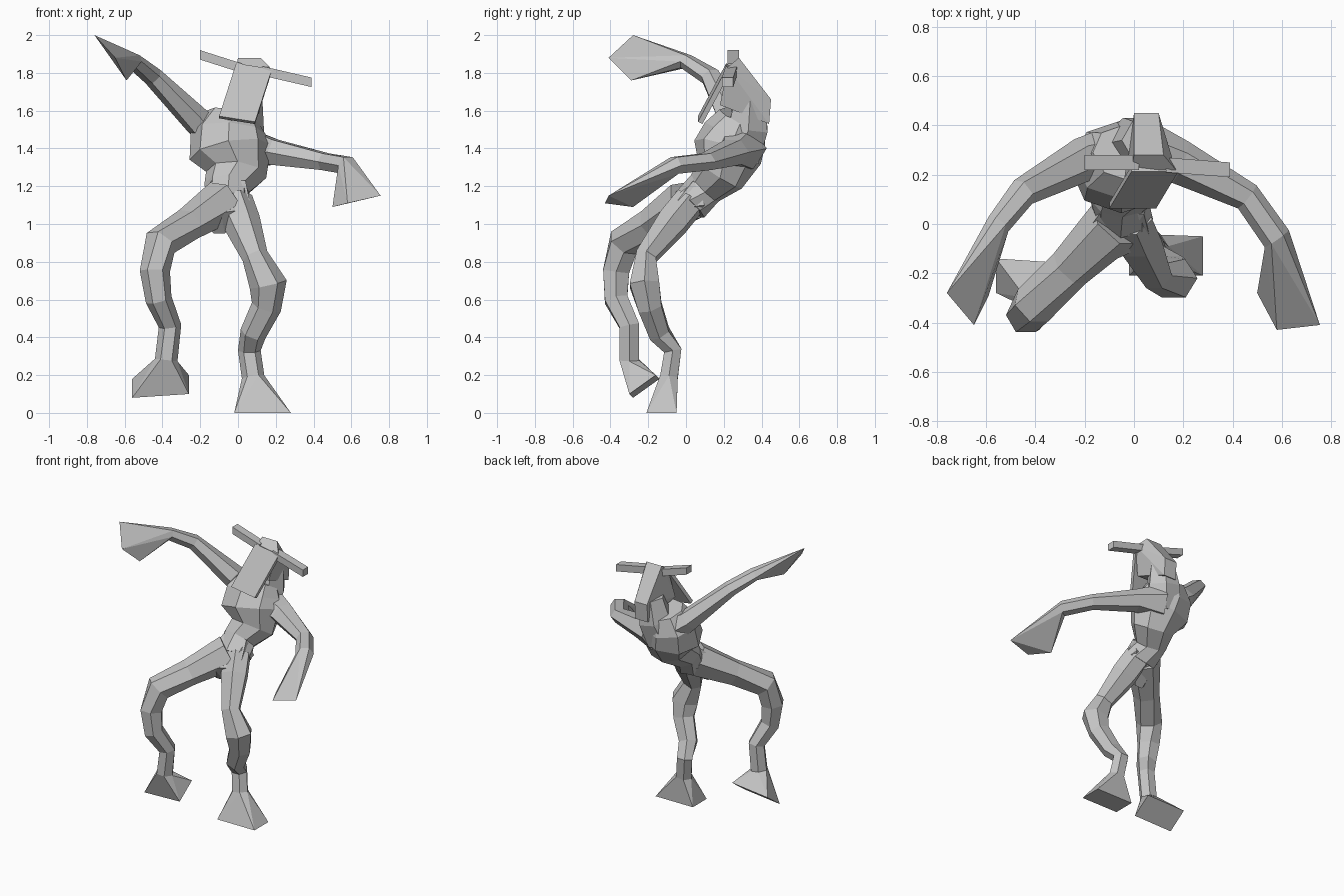
import bpy
import bmesh
from math import cos, sin, pi
from mathutils import Vector

cube = bpy.data.objects.get("Cube")
if cube:
    bpy.data.objects.remove(cube, do_unlink=True)

GREY = (.55, .55, .55, 1)
clay = bpy.data.materials.new("plain grey")
clay.use_nodes = True
clay.diffuse_color = GREY
clay.node_tree.nodes["Principled BSDF"].inputs["Base Color"].default_value = GREY


def finish(name, bm):
    """Turn a bmesh into a flat-shaded object."""
    bmesh.ops.recalc_face_normals(bm, faces=bm.faces)
    mesh = bpy.data.meshes.new(name)
    bm.to_mesh(mesh)
    bm.free()
    mesh.materials.append(clay)
    obj = bpy.data.objects.new(name, mesh)
    bpy.context.scene.collection.objects.link(obj)


def hull(name, points):
    """Faceted solid wrapped around a few corner points."""
    bm = bmesh.new()
    for point in points:
        bm.verts.new(point)
    result = bmesh.ops.convex_hull(bm, input=bm.verts[:])
    inside = [item for item in result["geom_interior"] if isinstance(item, bmesh.types.BMVert)]
    bmesh.ops.delete(bm, geom=inside, context="VERTS")
    bmesh.ops.dissolve_limit(bm, angle_limit=.05, verts=bm.verts[:], edges=bm.edges[:])
    finish(name, bm)


def corners(centre, *half_axes):
    """Corners of a skewed rectangle or box around its centre."""
    points = [Vector(centre)]
    for axis in half_axes:
        points = [p + Vector(axis) * sign for p in points for sign in (-1, 1)]
    return points


def pairs(*rows):
    """Left and right points from rows of middle x, half width, y and z."""
    return [Vector((x + sign * half, y, z)) for x, half, y, z in rows for sign in (-1, 1)]


def limb(name, sections, sides, reference, flatness):
    """Loft rings given as x, y, z and radius; return the last ring."""
    centres = [Vector(section[:3]) for section in sections]
    bm = bmesh.new()
    rings = []
    for i, (centre, section) in enumerate(zip(centres, sections)):
        before = centres[max(i - 1, 0)]
        after = centres[min(i + 1, len(centres) - 1)]
        along = after - before
        across = along.cross(reference).normalized() * section[-1]
        depth = across.cross(along.normalized()) * flatness
        angles = [2 * pi * k / sides for k in range(sides)]
        rings.append([bm.verts.new(centre + across * cos(a) + depth * sin(a)) for a in angles])
    for low, high in zip(rings, rings[1:]):
        for k in range(sides):
            n = (k + 1) % sides
            bm.faces.new((low[k], low[n], high[n], high[k]))
    bm.faces.new(rings[0])
    bm.faces.new(rings[-1])
    end = [vert.co.copy() for vert in rings[-1]]
    finish(name, bm)
    return end


DEPTH = Vector((0, 1, 0))
UP = Vector((0, 0, 1))

# Torso, bending back from the pelvis up to the shoulders
limb("torso", [
    (-.04, .02, 1.1, .12),
    (-.06, .1, 1.19, .12),
    (-.01, .18, 1.26, .16),
    (-.04, .22, 1.38, .22),
    (-.05, .26, 1.48, .2),
    (-.03, .29, 1.57, .14)], 8, DEPTH, .85)

# Hump of the neck behind the shoulders
limb("neck", [
    (-.02, .27, 1.38, .14),
    (.02, .33, 1.52, .12),
    (.04, .34, 1.67, .09)], 6, DEPTH, 1)

# Hips, narrowing to a wedge between the thighs
hull("hips", pairs(
    (-.05, .09, .04, 1.23),
    (-.04, .1, .1, 1.1),
    (-.08, .15, -.08, 1.08),
    (-.1, .01, -.15, 1.06),
    (-.1, .03, -.07, .95)))

# Head: wedge-shaped skull behind a flat, tilted face plate
hull("skull", pairs(
    (.08, .09, .22, 1.83),
    (.06, .06, .28, 1.88),
    (.05, .05, .45, 1.66),
    (.04, .08, .18, 1.63),
    (.05, .05, .44, 1.53)))
hull("face_plate", corners((.04, .15, 1.69), (.095, 0, -.015), (.045, .075, .14), (0, .012, -.006)))

# Horns: short bars on either side of the head
for side, centre, reach in (
        ("right", (-.09, .25, 1.86), (.11, 0, -.035)),
        ("left", (.26, .23, 1.78), (.13, -.01, -.03))):
    hull(side + "_horn", corners(centre, reach, DEPTH * .03, UP * .025))

# Arms, each ending in a broad pointed hand
for side, sections, tips in (
        ("right",
         [(-.06, .28, 1.42, .13), (-.21, .26, 1.54, .09), (-.45, .13, 1.78, .06), (-.55, 0, 1.86, .05)],
         [(-.76, -.28, 2), (-.65, -.41, 1.88), (-.59, -.29, 1.76)]),
        ("left",
         [(.03, .28, 1.4, .15), (.19, .25, 1.38, .09), (.46, .11, 1.33, .06), (.58, -.06, 1.31, .06)],
         [(.755, -.41, 1.15), (.58, -.43, 1.11), (.5, -.28, 1.09)])):
    wrist = limb(side + "_arm", sections, 6, UP, .85)
    hull(side + "_hand", wrist + [Vector(tip) for tip in tips])

# Legs, each flaring out to a flat sole; the right foot is lifted at the heel
for side, sections, flatness, sole, width, heel in (
        ("right",
         [(-.08, 0, 1.12, .12), (-.26, -.18, 1, .09), (-.41, -.33, .9, .09),
          (-.44, -.37, .75, .08), (-.42, -.37, .6, .07), (-.36, -.3, .46, .06),
          (-.38, -.3, .28, .06)], 1,
         (-.41, -.22, .14), (.15, -.01, .01), (0, .07, .05)),
        ("left",
         [(-.02, .02, 1.12, .1), (.02, -.07, 1.01, .1), (.09, -.21, .83, .07),
          (.16, -.22, .68, .1), (.15, -.19, .56, .08), (.08, -.14, .42, .07),
          (.06, -.07, .33, .06), (.08, -.09, .19, .06)], .9,
         (.13, -.13, 0), (.15, 0, 0), (0, .08, 0))):
    ankle = limb(side + "_leg", sections, 6, DEPTH, flatness)
    hull(side + "_foot", ankle + corners(sole, width, heel))
